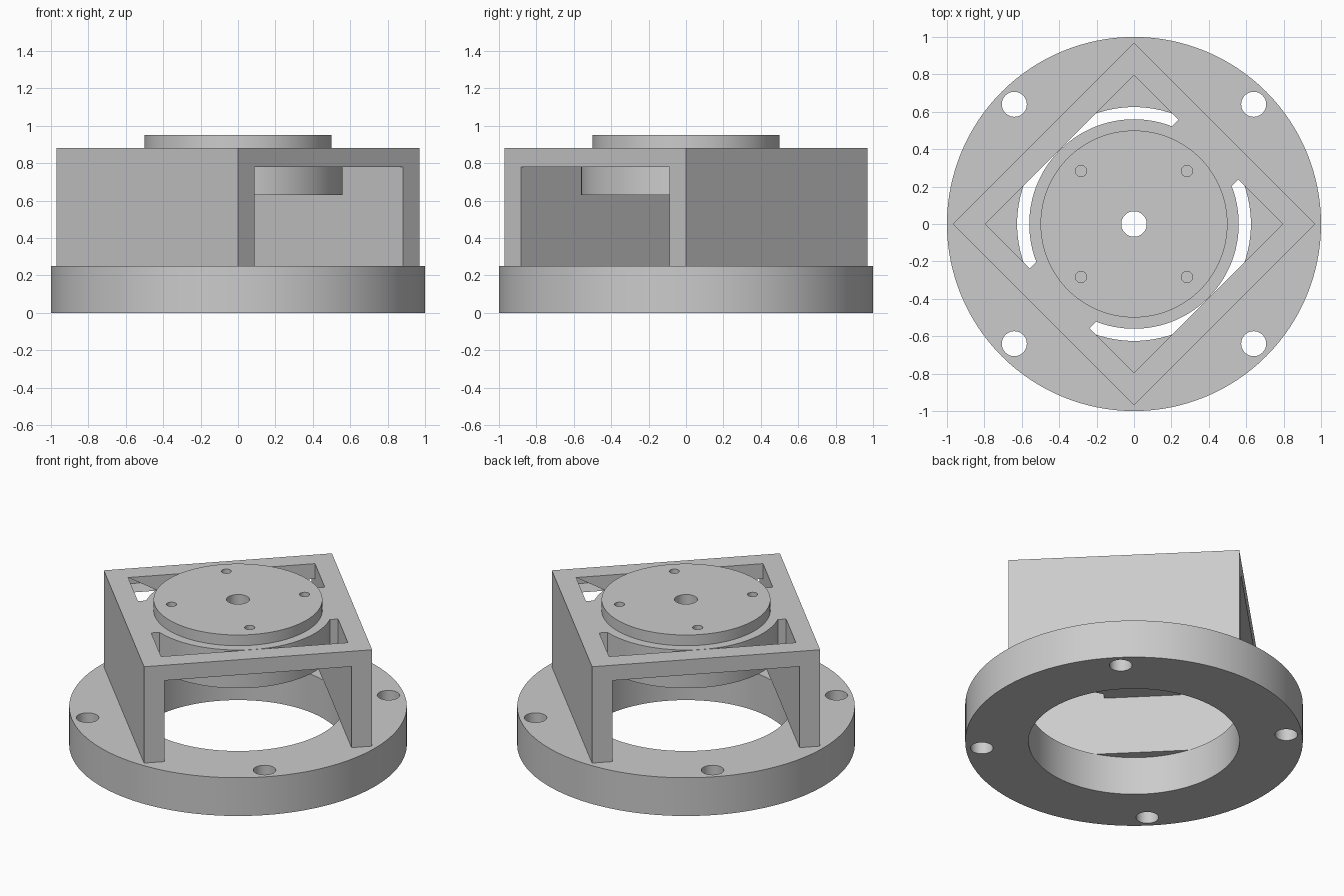
import bpy, bmesh, math

cube = bpy.data.objects.get("Cube")
if cube:
    bpy.data.objects.remove(cube, do_unlink=True)

grey = bpy.data.materials.new("plain_grey")
grey.use_nodes = True
GREY = (0.6, 0.6, 0.6, 1)
grey.diffuse_color = GREY
grey.node_tree.nodes["Principled BSDF"].inputs["Base Color"].default_value = GREY

DIAGONAL = math.radians(45)


def prism(name, outline, z0, z1):
    """Extrude a flat outline from z0 to z1."""
    bm = bmesh.new()
    face = bm.faces.new([bm.verts.new((x, y, z0)) for x, y in outline])
    top = bmesh.ops.extrude_face_region(bm, geom=[face])["geom"]
    bmesh.ops.translate(bm, vec=(0, 0, z1 - z0),
                        verts=[v for v in top if isinstance(v, bmesh.types.BMVert)])
    bmesh.ops.recalc_face_normals(bm, faces=bm.faces)
    mesh = bpy.data.meshes.new(name)
    bm.to_mesh(mesh)
    bm.free()
    mesh.materials.append(grey)
    obj = bpy.data.objects.new(name, mesh)
    bpy.context.collection.objects.link(obj)
    return obj


def turned(points, angle):
    c, s = math.cos(angle), math.sin(angle)
    return [(x * c - y * s, x * s + y * c) for x, y in points]


def cylinder(name, r, z0, z1, x=0, y=0, n=128):
    ring = [(x + r * math.cos(math.tau * i / n), y + r * math.sin(math.tau * i / n))
            for i in range(n)]
    return prism(name, ring, z0, z1)


def block(name, half_u, half_v, z0, z1):
    """Box whose u axis points along the +x +y diagonal."""
    corners = [(-half_u, -half_v), (half_u, -half_v), (half_u, half_v), (-half_u, half_v)]
    return prism(name, turned(corners, DIAGONAL), z0, z1)


def combine(obj, other, operation="DIFFERENCE"):
    other.hide_render = True
    mod = obj.modifiers.new("cut", "BOOLEAN")
    mod.operation, mod.solver, mod.object = operation, "EXACT", other
    bpy.context.view_layer.objects.active = obj
    bpy.ops.object.modifier_apply(modifier=mod.name)
    bpy.data.objects.remove(other, do_unlink=True)


def four_holes(obj, offset, r, z0, z1):
    for x in (-offset, offset):
        for y in (-offset, offset):
            combine(obj, cylinder("hole", r, z0, z1, x, y, 32))


def smooth(obj):
    bpy.ops.object.select_all(action="DESELECT")
    obj.select_set(True)
    bpy.context.view_layer.objects.active = obj
    bpy.ops.object.shade_smooth_by_angle(angle=math.radians(30))


BASE_TOP, HUB_BOTTOM, FRAME_TOP, DISC_TOP = 0.25, 0.63, 0.88, 0.95
OUTER, INNER = 0.686, 0.562

# Round base flange with a wide opening and four bolt holes
base = cylinder("base_flange", 1.0, 0, BASE_TOP)
combine(base, cylinder("opening", 0.625, -0.1, 0.4))
four_holes(base, 0.64, 0.067, -0.1, 0.4)
smooth(base)

# Square frame: two solid walls, two open sides bridged along the top
frame = block("square_frame", OUTER, OUTER, BASE_TOP, FRAME_TOP)
combine(frame, block("inside", INNER, INNER, 0.1, 1))
combine(frame, block("side_openings", INNER, 1, 0.1, 0.78))

# Hub plate with a straight tab reaching each solid wall
R, TAB = 0.56, 0.226
start = math.asin(TAB / R)
side = [(INNER, TAB)]
for i in range(65):
    a = start + (math.pi - 2 * start) * i / 64
    side.append((R * math.cos(a), R * math.sin(a)))
side.append((-INNER, TAB))
outline = side + [(-x, -y) for x, y in side]
hub = prism("hub_plate", turned(outline, DIAGONAL), HUB_BOTTOM, FRAME_TOP)

# Raised mounting disc with a through bore and four blind screw holes
combine(hub, cylinder("mounting_disc", 0.5, 0.8, DISC_TOP), "UNION")
combine(hub, cylinder("bore", 0.068, 0.5, 1.1, n=48))
four_holes(hub, 0.283, 0.03, 0.75, 1.1)
smooth(hub)
